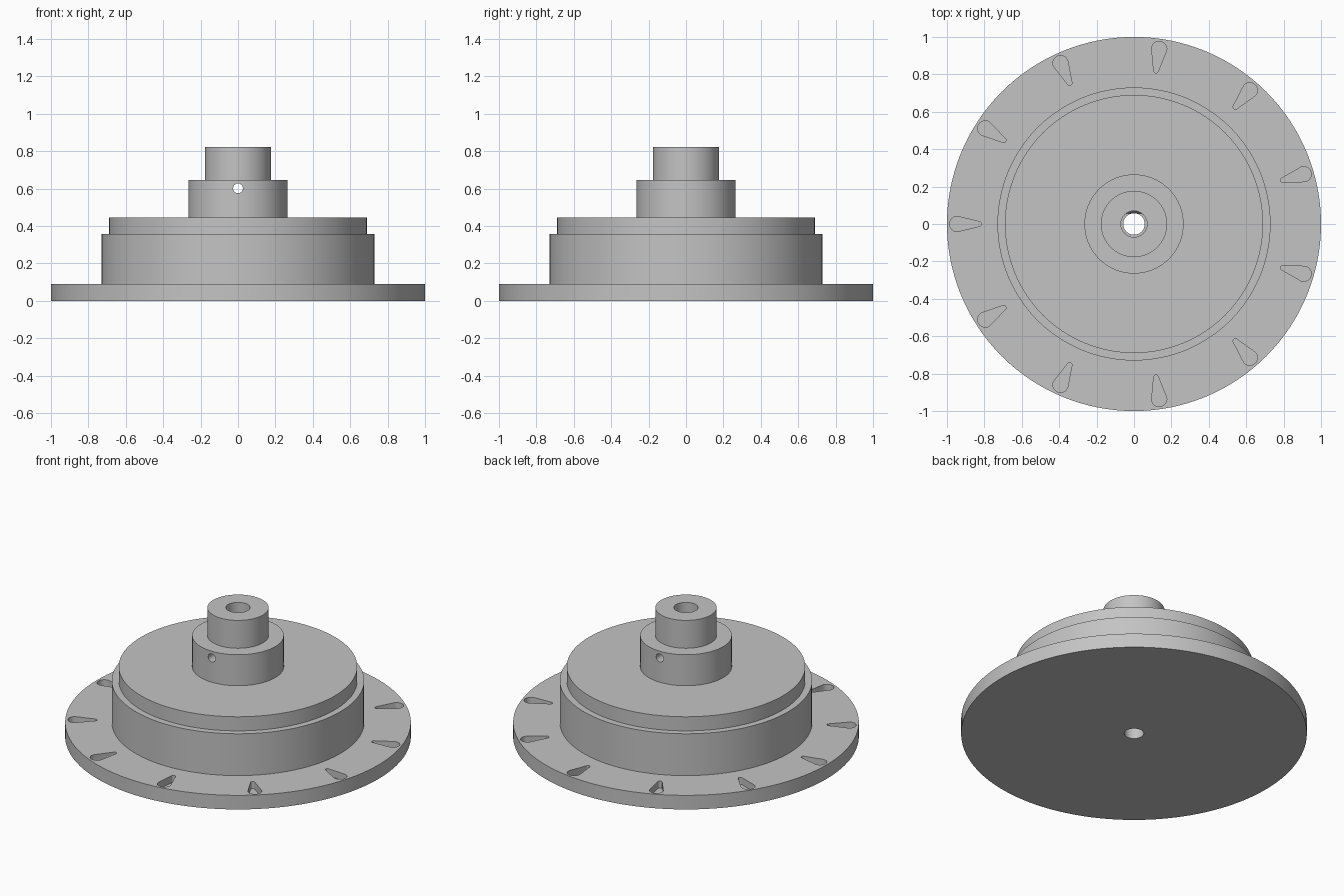
import bpy, bmesh, math
from mathutils import Matrix, Vector

default = bpy.data.objects.get("Cube")
if default:
    bpy.data.objects.remove(default, do_unlink=True)

SEGS = 128
grey = bpy.data.materials.new("machined_grey")
grey.use_nodes = True
colour = (0.55, 0.55, 0.55, 1)
grey.diffuse_color = colour
grey.node_tree.nodes["Principled BSDF"].inputs["Base Color"].default_value = colour


def finish(bm, name):
    bmesh.ops.recalc_face_normals(bm, faces=bm.faces)
    mesh = bpy.data.meshes.new(name)
    bm.to_mesh(mesh)
    bm.free()
    mesh.materials.append(grey)
    obj = bpy.data.objects.new(name, mesh)
    bpy.context.collection.objects.link(obj)
    return obj


def lathe(profile, segs):
    """Closed solid turned about z from (radius, height) pairs."""
    bm = bmesh.new()
    rings = []
    for r, z in profile:
        rings.append([bm.verts.new((r * math.cos(math.tau * i / segs),
                                    r * math.sin(math.tau * i / segs), z))
                      for i in range(segs)])
    for low, high in zip(rings, rings[1:]):
        for i in range(segs):
            j = (i + 1) % segs
            bm.faces.new((low[i], low[j], high[j], high[i]))
    bm.faces.new(rings[0][::-1])
    bm.faces.new(rings[-1])
    return bm


def add_teardrop(bm, angle, z0, z1):
    """Radial teardrop prism, round end towards the rim."""
    outline = []
    for cx, r, start in ((0.945, 0.041, -math.pi / 2), (0.829, 0.013, math.pi / 2)):
        for i in range(13):
            a = start + math.pi * i / 12
            outline.append(Vector((cx + r * math.cos(a), r * math.sin(a), z0)))
    turn = Matrix.Rotation(angle, 3, "Z")
    face = bm.faces.new([bm.verts.new(turn @ p) for p in outline])
    new = bmesh.ops.extrude_face_region(bm, geom=[face])["geom"]
    moved = [v for v in new if isinstance(v, bmesh.types.BMVert)]
    bmesh.ops.translate(bm, verts=moved, vec=(0, 0, z1 - z0))


# Stepped body: flange, drum, raised shoulder, hub, spigot
body = finish(lathe([(1, 0), (1, 0.09), (0.73, 0.09), (0.73, 0.357),
                     (0.69, 0.357), (0.69, 0.447), (0.265, 0.447),
                     (0.265, 0.645), (0.177, 0.645), (0.177, 0.823)], SEGS),
              "stepped_hub_flange")

# Shaft bore
cutters = [finish(lathe([(0.057, -0.1), (0.057, 0.6)], 64), "lower_bore_cutter")]

# Wider upper bore with a slightly sloping flat on the back
upper = lathe([(0.07, 0.5), (0.07, 0.9)], 64)
bmesh.ops.bisect_plane(upper, geom=upper.verts[:] + upper.edges[:] + upper.faces[:],
                       plane_co=(0, 0.07, 0.81), plane_no=(0, 1, -0.055),
                       clear_outer=True)
bmesh.ops.holes_fill(upper, edges=[e for e in upper.edges if e.is_boundary], sides=0)
cutters.append(finish(upper, "upper_bore_cutter"))

# Set-screw hole through the hub, front to back
screw = lathe([(0.026, -0.4), (0.026, 0.4)], 32)
bmesh.ops.rotate(screw, verts=screw.verts, matrix=Matrix.Rotation(math.pi / 2, 3, "X"))
bmesh.ops.translate(screw, verts=screw.verts, vec=(0, 0, 0.602))
cutters.append(finish(screw, "screw_hole_cutter"))

# Ring of eleven blind teardrop pockets
pockets = bmesh.new()
for k in range(11):
    add_teardrop(pockets, math.pi + math.tau * k / 11, 0.045, 0.15)
cutters.append(finish(pockets, "pocket_cutter"))

# Cut everything out of the body
bpy.ops.object.select_all(action="DESELECT")
bpy.context.view_layer.objects.active = body
body.select_set(True)
for cutter in cutters:
    cutter.hide_render = True
    mod = body.modifiers.new(cutter.name, "BOOLEAN")
    mod.operation = "DIFFERENCE"
    mod.solver = "EXACT"
    mod.object = cutter
    bpy.ops.object.modifier_apply(modifier=mod.name)
    bpy.data.objects.remove(cutter, do_unlink=True)

bpy.ops.object.shade_smooth_by_angle(angle=math.radians(30))
